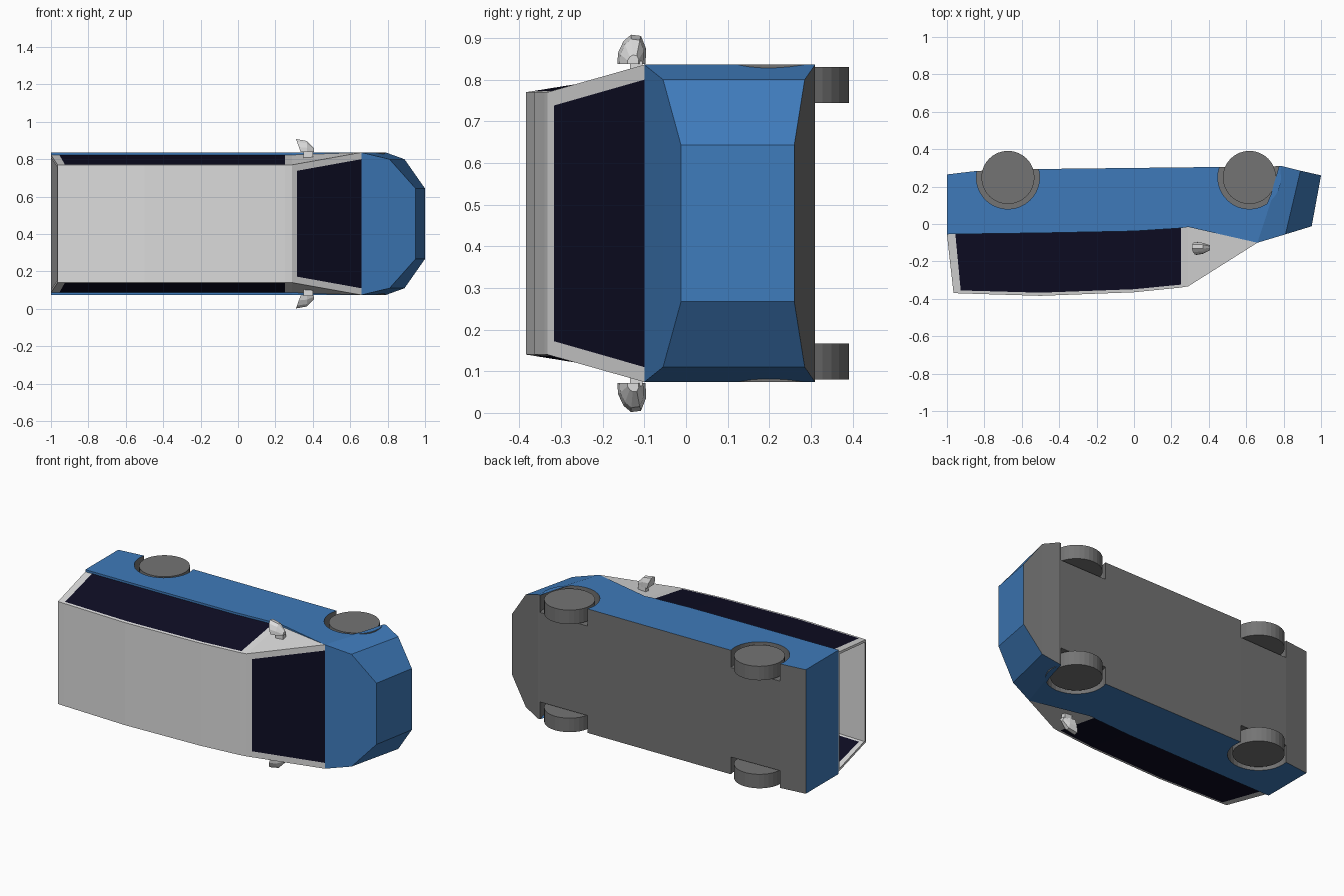
import bpy, bmesh, math

if "Cube" in bpy.data.objects:
    bpy.data.objects.remove(bpy.data.objects["Cube"])

MID = 0.455      # the van lies on its side: nose +x, roof -y, width along z
HALF = 0.381     # half width of the lower body
BELT = 0.368     # half width of the cabin at the belt line
ROOF = 0.315     # half width of the roof
WELL = 0.275     # inner depth of the wheel wells


def material(name, rgb):
    m = bpy.data.materials.new(name)
    lin = [(c / 255 / 12.92) if c < 11 else ((c / 255 + 0.055) / 1.055) ** 2.4 for c in rgb]
    m.diffuse_color = (*lin, 1)
    m.use_nodes = True
    m.node_tree.nodes["Principled BSDF"].inputs["Base Color"].default_value = m.diffuse_color
    return m


MATS = [material("blue_paint", (62, 122, 186)),
        material("light_grey_paint", (220, 220, 220)),
        material("dark_glass", (14, 13, 36)),
        material("dark_grey", (116, 116, 116))]
BLUE, LIGHT, GLASS, GREY = range(4)


class Part:
    """Collects faces; points are (x, y, signed half width)."""

    def __init__(self, name):
        self.name, self.bm = name, bmesh.new()

    def face(self, pts, mat):
        f = self.bm.faces.new([self.bm.verts.new((x, y, MID + w)) for x, y, w in pts])
        f.material_index = mat

    def both(self, pts, mat):
        for s in (1, -1):
            self.face([(x, y, s * w) for x, y, w in pts], mat)

    def across(self, a, b, wa, wb, mat):
        self.face([(*a, -wa), (*b, -wb), (*b, wb), (*a, wa)], mat)

    def finish(self):
        bmesh.ops.remove_doubles(self.bm, verts=self.bm.verts, dist=0.0005)
        bmesh.ops.recalc_face_normals(self.bm, faces=self.bm.faces)
        me = bpy.data.meshes.new(self.name)
        self.bm.to_mesh(me)
        self.bm.free()
        for m in MATS:
            me.materials.append(m)
        ob = bpy.data.objects.new(self.name, me)
        bpy.context.collection.objects.link(ob)


def lerp(a, b, t):
    return tuple(p + (q - p) * t for p, q in zip(a, b))


# Cabin stations: belt point and roof point
stations = [((-1, -.055), (-.965, -.369)), ((-.955, -.054), (-.925, -.371)),
            ((-.5, -.048), (-.5, -.384)), ((0, -.038), (0, -.365)),
            ((.25, -.022), (.25, -.340)), ((.29, -.016), (.29, -.333))]
cowl = (.66, -.10)
wheels_x, wheel_y, arch_r, wheel_r = (-.674, .617), .249, .169, .142


# Wheel arch outline from its rear foot to its front foot
def arch(cx, y_rear, y_front, n=20):
    a = math.pi - math.asin((y_rear - wheel_y) / arch_r)
    b = 2 * math.pi + math.asin((y_front - wheel_y) / arch_r)
    ts = [a + (b - a) * i / n for i in range(n + 1)]
    return [(cx + arch_r * math.cos(t), wheel_y + arch_r * math.sin(t)) for t in ts]


arches = [arch(wheels_x[0], .284, .294), arch(wheels_x[1], .305, .309)]
tail = (-1, .265)
sill = (.79, .31)

# Lower body: sides, wells, underside, nose
body = Part("lower_body")
belt = [s[0] for s in stations] + [cowl]
body.both([(*p, HALF) for p in belt + [sill] + arches[1][::-1] + arches[0][::-1] + [tail]], BLUE)
for p, q in zip(belt, belt[1:]):
    wq = HALF if q == cowl else BELT
    body.both([(*p, HALF), (*q, HALF), (*q, wq), (*p, BELT)] if q != cowl
              else [(*p, HALF), (*q, HALF), (*p, BELT)], BLUE)
for arc in arches:
    body.both([(*p, WELL) for p in arc], GREY)
    for p, q in zip(arc, arc[1:]):
        body.both([(*p, HALF), (*q, HALF), (*q, WELL), (*p, WELL)], GREY)
feet = [tail, arches[0][0], arches[0][-1], arches[1][0], arches[1][-1], sill]
for i, (p, q) in enumerate(zip(feet, feet[1:])):
    body.across(p, q, WELL, WELL, GREY)
    if i % 2 == 0:
        body.both([(*p, HALF), (*q, HALF), (*q, WELL), (*p, WELL)], GREY)
body.across(belt[0], tail, HALF, HALF, BLUE)
# Nose columns: half width, upper point, lower point
nose = [(HALF, cowl, sill), (.345, (.81, -.055), (.89, .285)), (.188, (.95, -.012), (1.0, .26))]
for (w0, t0, b0), (w1, t1, b1) in zip(nose, nose[1:]):
    body.both([(*t0, w0), (*t1, w1), (*b1, w1), (*b0, w0)], BLUE)
    body.across(t0, t1, w0, w1, BLUE)
    body.across(b0, b1, w0, w1, GREY)
body.across(nose[2][1], nose[2][2], .188, .188, BLUE)
body.finish()

# Cabin: side windows, pillars, roof
cabin = Part("cabin")
RIM = .95
cols = []
for b, r in stations:
    lo, hi = (*b, BELT), (*r, ROOF)
    cols.append((lo, lerp(lo, hi, RIM), hi))
for i, (c, d) in enumerate(zip(cols, cols[1:])):
    cabin.both([c[0], d[0], d[1], c[1]], GLASS if 0 < i < 4 else LIGHT)
    cabin.both([c[1], d[1], d[2], c[2]], LIGHT)
    cabin.across(c[2][:2], d[2][:2], ROOF, ROOF, LIGHT)
front = (*cowl, HALF)
cabin.both([cols[-1][0], front, cols[-1][1]], LIGHT)
cabin.both([cols[-1][1], front, cols[-1][2]], LIGHT)

# Windshield with header and pillars
head = stations[-1][1]
top = lerp(head, cowl, .07)
w_top = ROOF + (HALF - ROOF) * .07
cabin.across(top, cowl, .283, .345, GLASS)
cabin.across(head, top, ROOF, w_top, LIGHT)
cabin.both([(*top, w_top), (*cowl, HALF), (*cowl, .345), (*top, .283)], LIGHT)

# Open rear frame
lo, hi = cols[0][0], cols[0][2]
in_lo, in_hi = lerp(lo, hi, .03), lerp(lo, hi, .96)
in_lo, in_hi = (*in_lo[:2], in_lo[2] - .015), (*in_hi[:2], in_hi[2] - .015)
cabin.both([lo, hi, in_hi, in_lo], LIGHT)
cabin.across(lo[:2], in_lo[:2], lo[2], in_lo[2], LIGHT)
cabin.across(in_hi[:2], hi[:2], in_hi[2], hi[2], LIGHT)
cabin.finish()

# Wheels
for cx, end in zip(wheels_x, ("rear", "front")):
    for s, side in ((1, "left"), (-1, "right")):
        bpy.ops.mesh.primitive_cylinder_add(vertices=32, radius=wheel_r, depth=.086,
                                            location=(cx, wheel_y, MID + s * .332))
        ob = bpy.context.object
        ob.name = f"{end}_{side}_wheel"
        ob.data.materials.append(MATS[GREY])

# Door mirrors: rounded shell tapering forward, on a short arm
outline = [(-.165, .383), (-.163, .410), (-.150, .438), (-.132, .453),
           (-.108, .450), (-.096, .420), (-.097, .383)]
mirrors = Part("door_mirrors")
back = [(.335 - .025 * (w - .383) / .07, y, w) for y, w in outline]
mid = [(.368, -.128 + (y + .128) * .85, .383 + (w - .383) * .85) for y, w in outline]
tip = [(.405, -.125 + (y + .125) * .4, .383 + (w - .383) * .3) for y, w in outline]
mirrors.both(back, LIGHT)
mirrors.both(tip, LIGHT)
for r0, r1 in ((back, mid), (mid, tip)):
    for i in range(len(outline)):
        j = (i + 1) % len(outline)
        mirrors.both([r0[i], r0[j], r1[j], r1[i]], LIGHT)
for p, q in (((.35, -.135), (.40, -.135)), ((.40, -.135), (.40, -.105)),
             ((.40, -.105), (.35, -.105)), ((.35, -.105), (.35, -.135))):
    mirrors.both([(*p, .34), (*q, .34), (*q, .39), (*p, .39)], LIGHT)
mirrors.finish()
